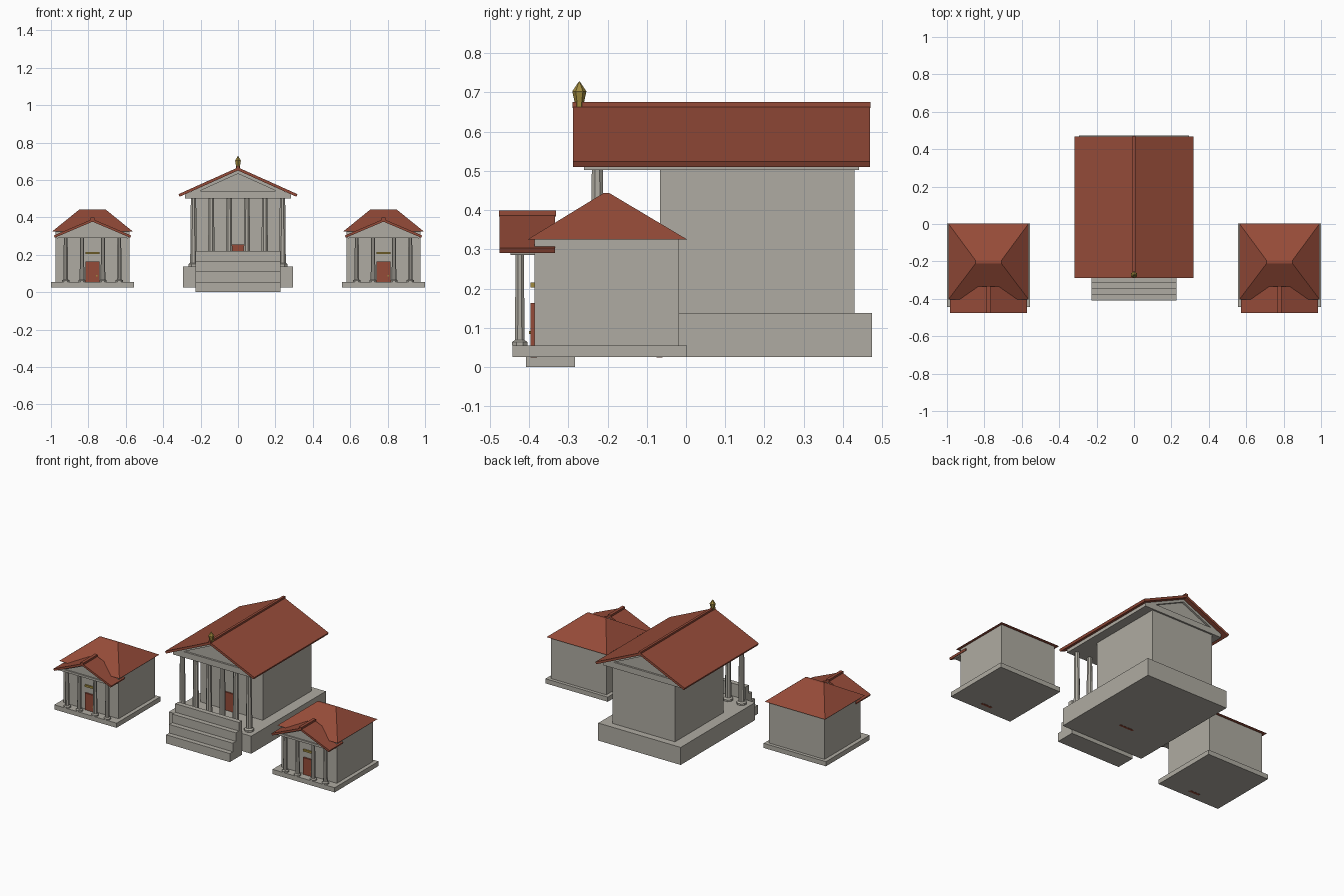
import bpy, bmesh, math

if "Cube" in bpy.data.objects:
    bpy.data.objects.remove(bpy.data.objects["Cube"])


def material(name, rgb):
    m = bpy.data.materials.new(name)
    m.use_nodes = True
    m.diffuse_color = (*rgb, 1)
    m.node_tree.nodes["Principled BSDF"].inputs["Base Color"].default_value = (*rgb, 1)
    return m


STONE = material("stone grey", (0.43, 0.41, 0.36))
TILE = material("terracotta red", (0.30, 0.07, 0.04))
GOLD = material("dull gold", (0.36, 0.26, 0.05))


def finish(name, bm, mat):
    bmesh.ops.recalc_face_normals(bm, faces=bm.faces)
    mesh = bpy.data.meshes.new(name)
    bm.to_mesh(mesh)
    bm.free()
    mesh.materials.append(mat)
    ob = bpy.data.objects.new(name, mesh)
    bpy.context.collection.objects.link(ob)
    return ob


def prism(name, profile, y0, y1, mat, cx=0):
    """Extrude an x-z outline along y."""
    bm = bmesh.new()
    face = bm.faces.new([bm.verts.new((cx + x, y0, z)) for x, z in profile])
    out = bmesh.ops.extrude_face_region(bm, geom=[face])
    verts = [g for g in out["geom"] if isinstance(g, bmesh.types.BMVert)]
    bmesh.ops.translate(bm, verts=verts, vec=(0, y1 - y0, 0))
    return finish(name, bm, mat)


def box(name, half, y0, y1, z0, z1, mat, cx=0):
    return prism(name, [(-half, z0), (half, z0), (half, z1), (-half, z1)], y0, y1, mat, cx)


def lathe(name, profile, x, y, sides, mat):
    """Stack rings of (radius, z) and cap both ends."""
    bm = bmesh.new()
    rings = []
    for r, z in profile:
        angles = [2 * math.pi * (i + 0.5) / sides for i in range(sides)]
        rings.append([bm.verts.new((x + r * math.cos(a), y + r * math.sin(a), z)) for a in angles])
    for low, high in zip(rings, rings[1:]):
        for i in range(sides):
            j = (i + 1) % sides
            bm.faces.new((low[i], low[j], high[j], high[i]))
    bm.faces.new(rings[0])
    bm.faces.new(rings[-1])
    return finish(name, bm, mat)


def column(name, x, y, r, z0, z1):
    h = r * 1.1
    lathe(name, [(r * 1.7, z0), (r * 1.7, z0 + h * 0.6), (r * 1.1, z0 + h),
                 (r * 0.88, z1)], x, y, 8, STONE)


def chevron(half, eave, ridge, t):
    """Outline of two sloping slabs, eaves cut square to the slope."""
    a = math.atan2(ridge - eave, half)
    dx, dz = t * math.sin(a), t * math.cos(a)
    drop = t / math.cos(a)
    return [(-half, eave), (0, ridge), (half, eave),
            (half - dx, eave - dz), (0, ridge - drop), (dx - half, eave - dz)]


def gable(name, half, eave, ridge, t, y0, y1, cap, cx=0):
    prism(name + "_roof", chevron(half, eave, ridge, t), y0, y1, TILE, cx)
    box(name + "_ridge_cap", cap, y0 - 0.002, y1 + 0.002, ridge - 0.007, ridge + 0.008, TILE, cx)


def pediment(name, half, z0, eave, z1, apex, beam, y0, y1, recess, cx=0):
    """Entablature, raking beams and a recessed triangular core."""
    slope = (apex - eave) / half
    top = half - (z1 - eave) / slope
    prism(name + "_entablature", [(-half, z0), (half, z0), (half, eave), (top, z1),
                                  (-top, z1), (-half, eave)], y0, y1, STONE, cx)
    prism(name + "_raking_beams", chevron(half, eave, apex, beam), y0, y1, STONE, cx)
    prism(name + "_tympanum", [(-top, z1 - 0.002), (top, z1 - 0.002), (0, apex - 0.003)],
          y0 + recess, y1 - recess, STONE, cx)


# Main temple: podium, hall and door
box("main_podium", 0.294, -0.285, 0.474, 0.025, 0.138, STONE)
box("main_hall", 0.223, -0.066, 0.43, 0.138, 0.505, STONE)
box("main_door", 0.05, -0.075, -0.06, 0.024, 0.255, TILE)

# Front stairs
for i in range(4):
    box(f"stair_{i + 1}", 0.227, -0.408 + i * 0.031, -0.283, i * 0.055, (i + 1) * 0.055, STONE)

# Front row of columns
for i in range(6):
    column(f"main_column_{i + 1}", -0.238 + i * 0.0952, -0.226, 0.0175, 0.138, 0.505)

# Main roof
pediment("main", 0.283, 0.502, 0.523, 0.54, 0.651, 0.016, -0.26, 0.441, 0.012)
gable("main", 0.318, 0.524, 0.667, 0.015, -0.288, 0.469, 0.008)
lathe("finial", [(0.011, 0.66), (0.012, 0.675), (0.018, 0.703), (0.001, 0.728)],
      0, -0.272, 6, GOLD)

# Two side shrines
for side, cx in (("right", -0.778), ("left", 0.778)):
    n = side + "_shrine"
    box(n + "_base", 0.222, -0.443, 0.003, 0.025, 0.055, STONE, cx)
    box(n + "_hall", 0.197, -0.386, -0.018, 0.055, 0.326, STONE, cx)

    # Door, handle and plaque
    box(n + "_door", 0.037, -0.396, -0.38, 0.024, 0.163, TILE, cx)
    box(n + "_handle", 0.004, -0.401, -0.395, 0.084, 0.092, GOLD, cx + 0.024)
    box(n + "_plaque", 0.038, -0.396, -0.38, 0.203, 0.215, GOLD, cx)

    # Porch
    for i, x in enumerate((-0.143, -0.056, 0.056, 0.143)):
        column(f"{n}_column_{i + 1}", cx + x, -0.424, 0.0125, 0.055, 0.293)
    pediment(n, 0.194, 0.289, 0.296, 0.303, 0.378, 0.011, -0.448, -0.38, 0.008, cx)
    gable(n + "_porch", 0.207, 0.303, 0.391, 0.013, -0.475, -0.334, 0.01, cx)

    # Hipped roof
    bm = bmesh.new()
    y0, y1, ym, half = -0.404, 0.003, -0.203, 0.215
    eaves = [bm.verts.new((cx + sx * half, y, 0.325))
             for sx, y in ((-1, y0), (1, y0), (1, y1), (-1, y1))]
    tops = [bm.verts.new((cx + sx * 0.069, ym + dy, 0.443))
            for sx, dy in ((-1, -0.008), (1, -0.008), (1, 0.008), (-1, 0.008))]
    for i in range(4):
        j = (i + 1) % 4
        bm.faces.new((eaves[i], eaves[j], tops[j], tops[i]))
    bm.faces.new(tops)
    bm.faces.new(eaves[::-1])
    finish(n + "_hip_roof", bm, TILE)
